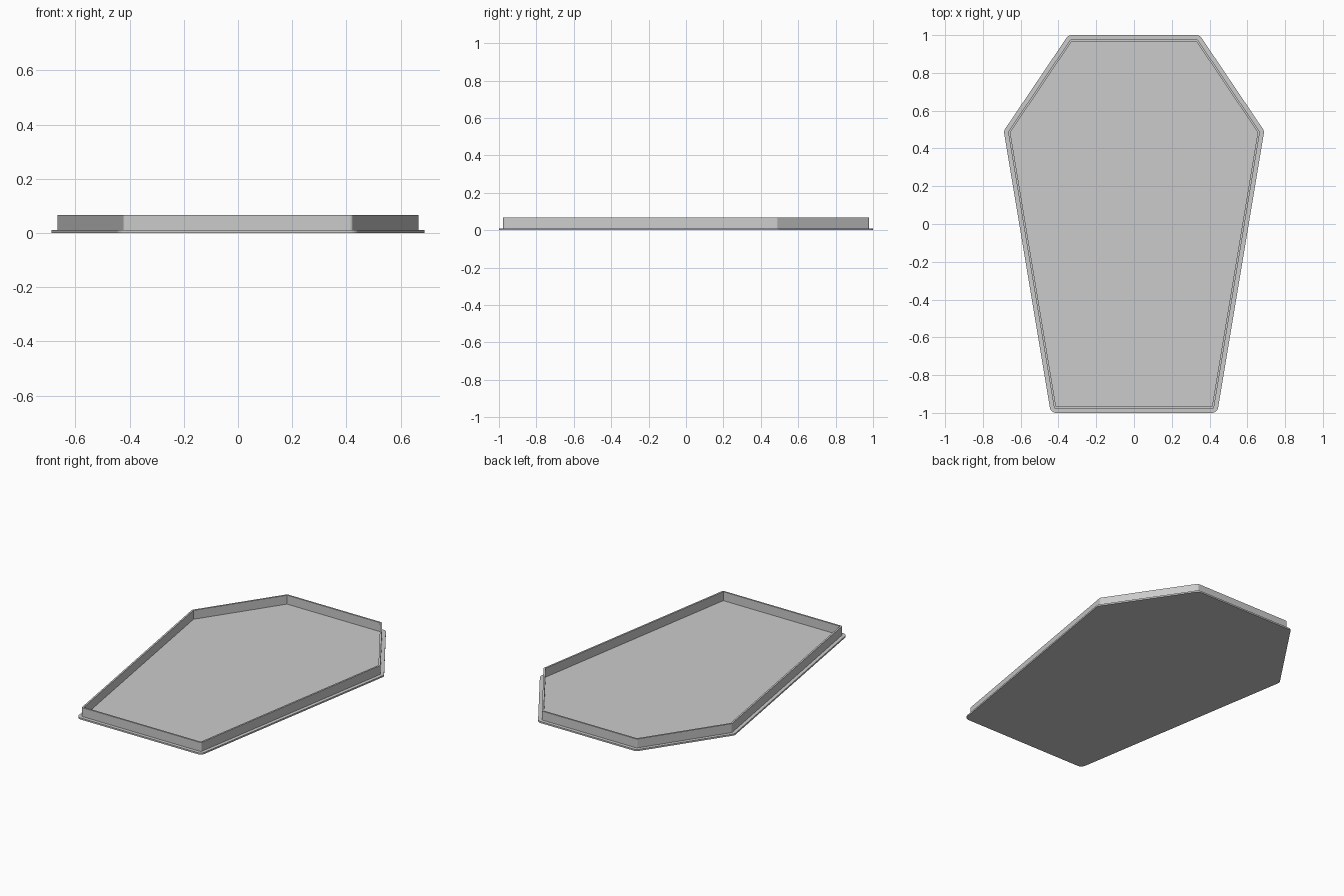
import bpy, bmesh, math
from mathutils import Vector

if "Cube" in bpy.data.objects:
    bpy.data.objects.remove(bpy.data.objects["Cube"])

grey = bpy.data.materials.new("plain grey")
grey.diffuse_color = (0.6, 0.6, 0.6, 1)
grey.use_nodes = True
grey.node_tree.nodes["Principled BSDF"].inputs["Base Color"].default_value = grey.diffuse_color

# Right half of the inner outline, mirrored for the left half (counter-clockwise)
half = [(0.413, -0.967), (0.655, 0.485), (0.33, 0.967)]
outline = [Vector(p) for p in half] + [Vector((-x, y)) for x, y in reversed(half)]


def grow(distance, steps=6):
    """Offset the outline outwards with rounded corners."""
    points = []
    n = len(outline)
    for i, p in enumerate(outline):
        a = p - outline[i - 1]
        b = outline[(i + 1) % n] - p
        start = math.atan2(-a.x, a.y)
        turn = (math.atan2(-b.x, b.y) - start) % (2 * math.pi)
        # outward normal of a counter-clockwise edge is (dy, -dx)
        for k in range(steps + 1):
            t = start + turn * k / steps
            points.append(p + distance * Vector((math.cos(t), math.sin(t))))
    return points


def build(name, rings, close_ring=False):
    """Bridge (offset, height) rings; cap the ends or join them in a loop."""
    bm = bmesh.new()
    loops = [[bm.verts.new((p.x, p.y, z)) for p in grow(d)] for d, z in rings]
    pairs = list(zip(loops, loops[1:]))
    if close_ring:
        pairs.append((loops[-1], loops[0]))
    else:
        bm.faces.new(loops[0])
        bm.faces.new(loops[-1])
    for lo, hi in pairs:
        n = len(lo)
        for i in range(n):
            j = (i + 1) % n
            bm.faces.new((lo[i], lo[j], hi[j], hi[i]))
    bmesh.ops.remove_doubles(bm, verts=bm.verts[:], dist=1e-6)
    bmesh.ops.recalc_face_normals(bm, faces=bm.faces[:])
    mesh = bpy.data.meshes.new(name)
    bm.to_mesh(mesh)
    bm.free()
    mesh.materials.append(grey)
    obj = bpy.data.objects.new(name, mesh)
    bpy.context.collection.objects.link(obj)
    return obj


# Flat base with a protruding lip
build("base_plate", [(0.033, 0.0), (0.033, 0.01)])

# Thin upright rim around the base
build("rim_wall", [(0.0, 0.009), (0.011, 0.009), (0.011, 0.067), (0.0, 0.067)], True)
